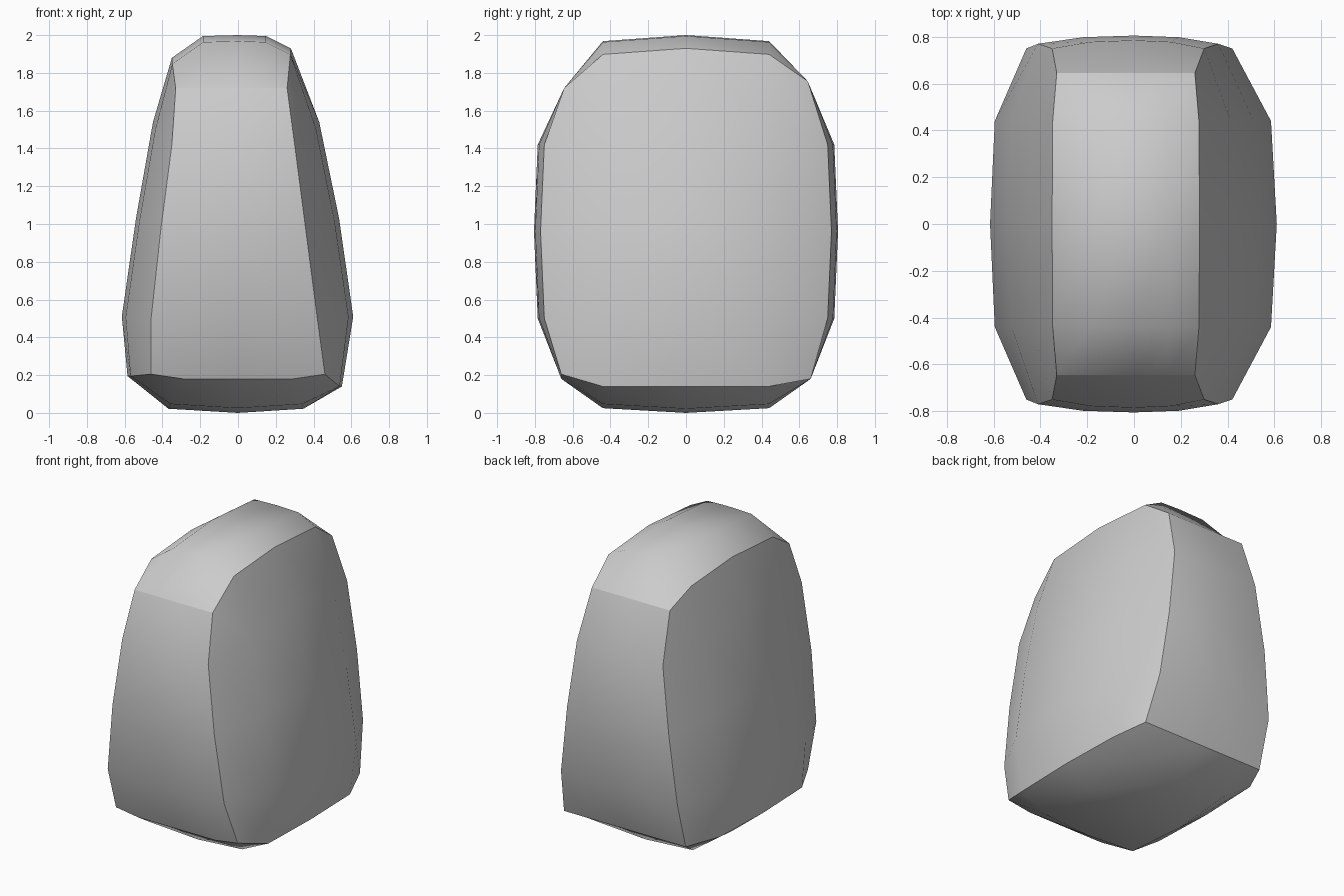
import bpy
import bmesh

if "Cube" in bpy.data.objects:
    bpy.data.objects.remove(bpy.data.objects["Cube"])

# Profiles over height steps: bottom, lower, middle, upper, top
RIGHT_MID, RIGHT_END = (.55, .61, .535, .43, .28), (.46, .42, .36, .3, .26)
LEFT_MID, LEFT_END = (.585, .615, .54, .45, .35), (.46, .46, .41, .35, .33)
DEPTH_MID, DEPTH_END = (.66, .785, .805, .785, .645), (.66, .75, .77, .75, .645)
LEVEL_CORE, LEVEL_SIDE = (.5, .96, 1.42), (.51, 1.03, 1.54)
# Top and bottom heights from the centre outwards
TOP_CORE, BOTTOM_CORE = (2.0, 1.968), (0, .025)


def mix(a, b, t):
    return a + (b - a) * t


def shape(p):
    """Move a point of the gridded cube onto the bulging stone."""
    u, v, w = (round(c * 2) for c in p)
    au, av, k = abs(u), abs(v), w + 2
    mid, end = (RIGHT_MID, RIGHT_END) if u > 0 else (LEFT_MID, LEFT_END)
    wide = mix(mid[k], end[k], (0, .13, 1)[av])
    inner = .63 if k == 0 else .53
    x = wide * (0, inner, 1)[au] * (1 if u > 0 else -1)
    deep = mix(DEPTH_MID[k], DEPTH_END[k], (0, .2, 1)[au])
    y = (0, .44, deep)[av] * (1 if v > 0 else -1)
    if k == 4:
        z = (1.72 if v < 0 else 1.755) if av == 2 else TOP_CORE[av] - (
            0, .005, .07 if u > 0 else .12)[au]
    elif k == 0:
        edge = .14 if u > 0 else .195
        if av == 2:
            z = .18 + (.025 if au == 2 and v < 0 else 0)
        else:
            z = edge if au == 2 else BOTTOM_CORE[av] + .022 * au
    else:
        side = (0, .2, 1)[au] * (1, .7, 0)[av]
        z = mix(LEVEL_CORE[k - 1], LEVEL_SIDE[k - 1], side)
    return x, y, z


# Stone body: cube split into four by four patches per side
bm = bmesh.new()
bmesh.ops.create_cube(bm, size=2)
bmesh.ops.subdivide_edges(bm, edges=bm.edges[:], cuts=3, use_grid_fill=True)

# Keep the twelve original cube edges crisp, everything else smooth
for face in bm.faces:
    face.smooth = True
for edge in bm.edges:
    a, b = (v.co for v in edge.verts)
    shared = sum(abs(p) > .99 and abs(p - q) < .01 for p, q in zip(a, b))
    edge.smooth = shared < 2
for vert in bm.verts:
    vert.co = shape(vert.co)
bmesh.ops.recalc_face_normals(bm, faces=bm.faces[:])

mesh = bpy.data.meshes.new("stone")
bm.to_mesh(mesh)
bm.free()
stone = bpy.data.objects.new("stone", mesh)
bpy.context.collection.objects.link(stone)

# Plain grey material
grey = bpy.data.materials.new("stone_grey")
grey.use_nodes = True
color = (.6, .6, .6, 1)
grey.diffuse_color = color
grey.node_tree.nodes["Principled BSDF"].inputs["Base Color"].default_value = color
mesh.materials.append(grey)
